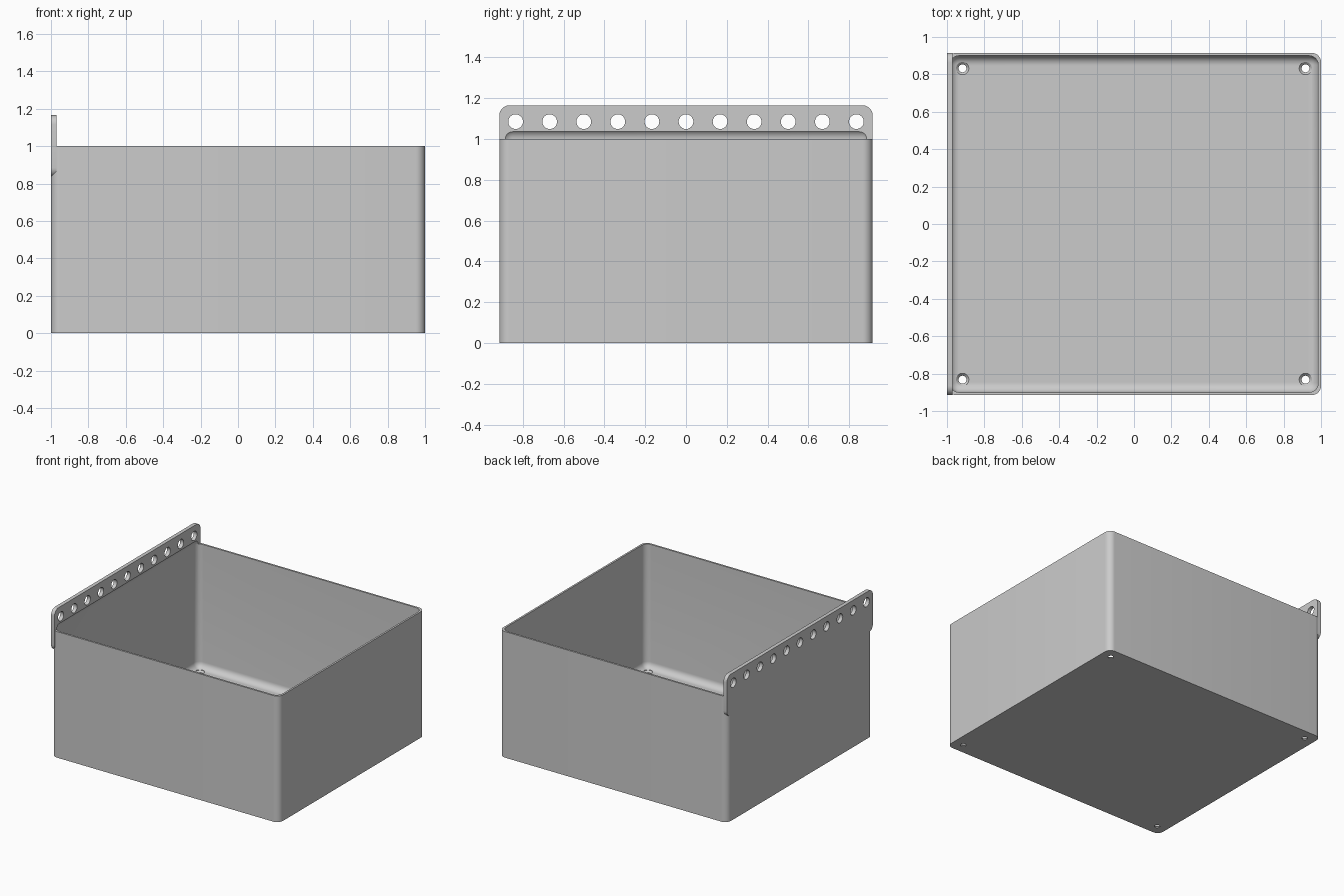
import bpy
import bmesh
import math
from mathutils import Matrix, Vector

cube = bpy.data.objects.get("Cube")
if cube:
    bpy.data.objects.remove(cube, do_unlink=True)

HALF_X, HALF_Y, HEIGHT = 1.0, 0.915, 1.0
WALL, FLOOR, RADIUS = 0.015, 0.02, 0.05
PLATE_THICK, PLATE_REACH = 0.03, 0.165

grey = bpy.data.materials.new("light grey")
grey.use_nodes = True
grey.diffuse_color = (0.6, 0.6, 0.6, 1)
grey.node_tree.nodes["Principled BSDF"].inputs["Base Color"].default_value = grey.diffuse_color


def add_object(name, bm):
    bmesh.ops.recalc_face_normals(bm, faces=bm.faces)
    mesh = bpy.data.meshes.new(name)
    bm.to_mesh(mesh)
    bm.free()
    mesh.materials.append(grey)
    obj = bpy.data.objects.new(name, mesh)
    bpy.context.collection.objects.link(obj)
    return obj


def rounded_box(name, low, high, axis=None):
    """Box with rounded edges: those along one axis, or all of them."""
    bm = bmesh.new()
    bmesh.ops.create_cube(bm, size=1)
    low, high = Vector(low), Vector(high)
    bmesh.ops.scale(bm, vec=high - low, verts=bm.verts)
    bmesh.ops.translate(bm, vec=(low + high) / 2, verts=bm.verts)
    edges = [e for e in bm.edges if axis is None
             or abs(e.verts[0].co[axis] - e.verts[1].co[axis]) > 1e-4]
    bmesh.ops.bevel(bm, geom=edges, offset=RADIUS, segments=8,
                    profile=0.5, affect='EDGES')
    return add_object(name, bm)


def lathe(bm, profile, matrix, sides=32):
    """Closed solid of revolution from (radius, height) pairs."""
    rings = [[bm.verts.new(matrix @ Vector((r * math.cos(a), r * math.sin(a), z)))
              for a in (math.tau * i / sides for i in range(sides))]
             for r, z in profile]
    for lower, upper in zip(rings, rings[1:]):
        for i in range(sides):
            j = (i + 1) % sides
            bm.faces.new((lower[i], lower[j], upper[j], upper[i]))
    bm.faces.new(rings[0][::-1])
    bm.faces.new(rings[-1])


def combine(target, other, operation):
    other.hide_render = True
    mod = target.modifiers.new(operation.lower(), 'BOOLEAN')
    mod.operation, mod.object, mod.solver = operation, other, 'EXACT'
    bpy.context.view_layer.objects.active = target
    bpy.ops.object.modifier_apply(modifier=mod.name)
    bpy.data.objects.remove(other, do_unlink=True)


# Outer shell and the mounting plate along its right side
box = rounded_box("open_box", (-HALF_X, -HALF_Y, 0), (HALF_X, HALF_Y, HEIGHT), axis=2)
plate = rounded_box("mounting_plate", (-HALF_X, -HALF_Y, HEIGHT - PLATE_REACH),
                    (-HALF_X + PLATE_THICK, HALF_Y, HEIGHT + PLATE_REACH), axis=0)
combine(box, plate, 'UNION')

# Cavity, whose rounded top runs a little way up the plate
cavity = rounded_box("cavity_cutter", (-HALF_X + WALL, -HALF_Y + WALL, FLOOR),
                     (HALF_X - WALL, HALF_Y - WALL, HEIGHT + RADIUS))
combine(box, cavity, 'DIFFERENCE')

# Row of holes in the plate and countersunk holes in the floor corners
bm = bmesh.new()
for i in range(-5, 6):
    place = Matrix.Translation((-HALF_X, i * 0.167, 1.085)) @ Matrix.Rotation(math.pi / 2, 4, 'Y')
    lathe(bm, [(0.036, -0.05), (0.036, 0.1)], place)
for x in (-0.917, 0.917):
    for y in (-0.832, 0.832):
        lathe(bm, [(0.021, -0.02), (0.021, 0.006), (0.034, 0.019), (0.034, 0.08)],
              Matrix.Translation((x, y, 0)))
combine(box, add_object("hole_cutter", bm), 'DIFFERENCE')

# Smooth fillets, sharp rims
bpy.ops.object.select_all(action='DESELECT')
box.select_set(True)
bpy.context.view_layer.objects.active = box
bpy.ops.object.shade_smooth_by_angle(angle=math.radians(30))
